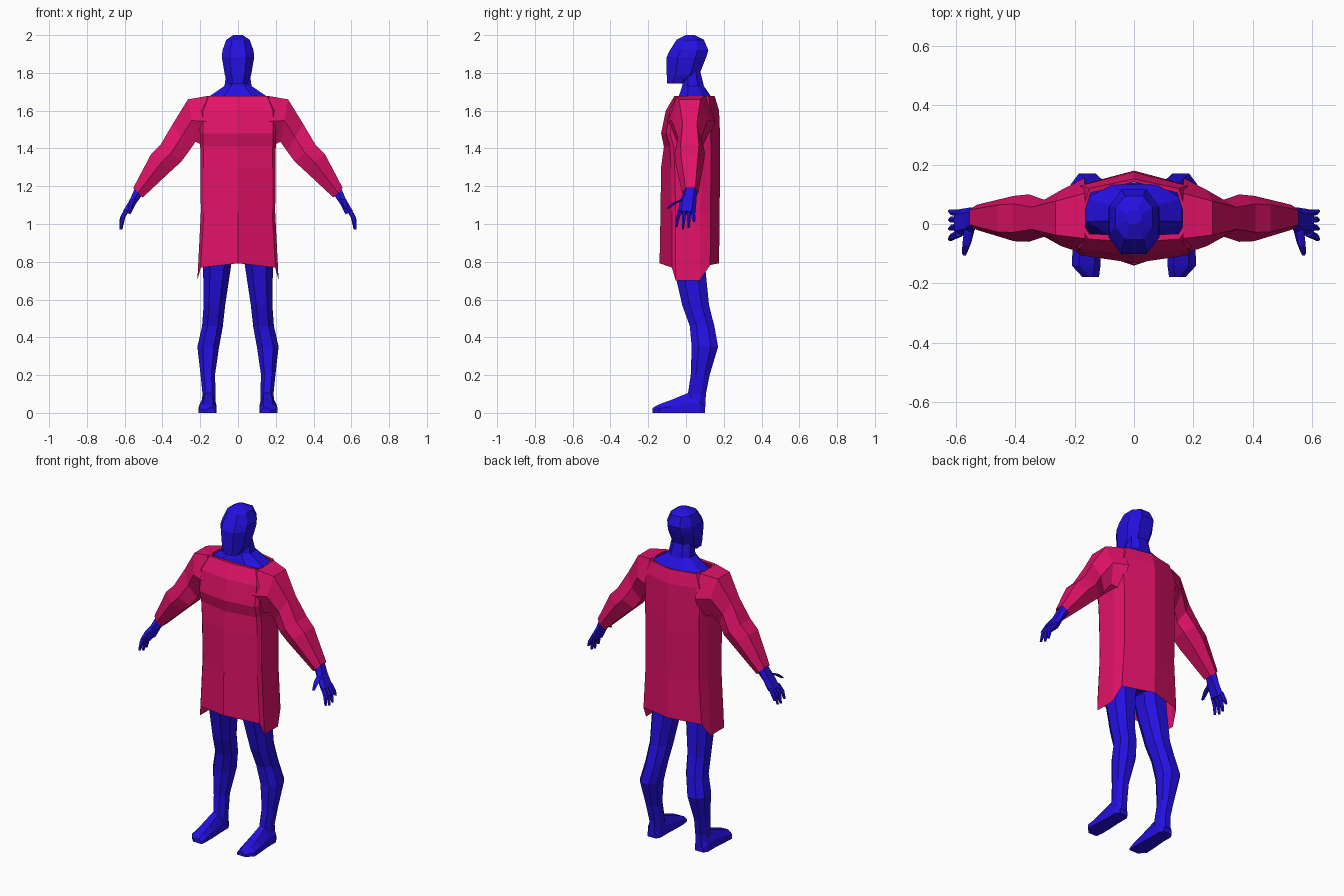
import bpy, bmesh
from mathutils import Vector

if "Cube" in bpy.data.objects:
    bpy.data.objects.remove(bpy.data.objects["Cube"])


def material(name, rgb):
    m = bpy.data.materials.new(name)
    m.diffuse_color = (*rgb, 1)
    m.use_nodes = True
    m.node_tree.nodes["Principled BSDF"].inputs["Base Color"].default_value = m.diffuse_color
    return m


CLOTH = material("cloth_pink", (0.75, 0.006, 0.14))
SKIN = material("skin_blue", (0.018, 0.005, 0.75))


def loft(name, rings, mat, mirror=False, caps=True):
    """Skin a list of equal-length point rings."""
    bm = bmesh.new()
    vs = [[bm.verts.new(p) for p in r] for r in rings]
    n = len(rings[0])
    for a, b in zip(vs, vs[1:]):
        for i in range(n):
            j = (i + 1) % n
            bm.faces.new((a[i], a[j], b[j], b[i]))
    if caps:
        bm.faces.new(vs[0][::-1])
        bm.faces.new(vs[-1])
    bmesh.ops.recalc_face_normals(bm, faces=bm.faces)
    # open shells: make sure the faces point outward
    if not caps:
        mid = sum((v.co for v in bm.verts), Vector()) / len(bm.verts)
        if sum((f.calc_center_median() - mid).dot(f.normal) * f.calc_area() for f in bm.faces) < 0:
            bmesh.ops.reverse_faces(bm, faces=bm.faces)
    me = bpy.data.meshes.new(name)
    bm.to_mesh(me)
    bm.free()
    me.materials.append(mat)
    ob = bpy.data.objects.new(name, me)
    bpy.context.collection.objects.link(ob)
    if mirror:
        ob.modifiers.new("mirror", 'MIRROR').use_mirror_merge = False
    return ob


def octagon(z, x0, x1, y0, y1):
    cx, cy, w, h = (x0 + x1) / 2, (y0 + y1) / 2, (x1 - x0) / 2, (y1 - y0) / 2
    shape = [(1, -.45), (1, .45), (.5, 1), (-.5, 1), (-1, .45), (-1, -.45), (-.5, -1), (.5, -1)]
    return [(cx + w * a, cy + h * b, z) for a, b in shape]


def tube(name, path, n_squash=1.0):
    """Six-sided tapered finger along points (x, y, z, radius), lying roughly along z."""
    shape = [(1, 0), (.5, .87), (-.5, .87), (-1, 0), (-.5, -.87), (.5, -.87)]
    rings = [[(x + r * a, y + r * b * n_squash, z) for a, b in shape] for x, y, z, r in path]
    loft(name, rings, SKIN, True)


# Head
loft("head", [octagon(z, -w, w, a, b) for z, w, a, b in [
    (1.745, .05, -.10, -.005), (1.79, .07, -.102, .07), (1.885, .086, -.102, .108),
    (1.92, .082, -.085, .118), (1.975, .062, -.05, .095), (2.0, .025, 0, .045)]], SKIN)

# Neck, shoulders and hidden trunk
loft("trunk", [octagon(z, -w, w, a, b) for z, w, a, b in [
    (.86, .15, -.05, .11), (.95, .17, -.06, .12), (1.1, .14, -.07, .11), (1.4, .17, -.08, .13),
    (1.6, .19, -.06, .14), (1.672, .158, -.04, .135), (1.73, .072, -.02, .095),
    (1.81, .06, -.015, .075)]], SKIN)


# Tunic body: open ten-sided shell with a hem that dips at the sides
def tunic_ring(z, w, yf, cf, cb, yb, drop=0):
    half = [(0, yf, 0), (.92 * w, cf, .25), (w, cf + .02, 1),
            (w, cb - .055, 1), (.9 * w, cb, .1), (0, yb, 0)]
    right = [(x, y, z - drop * k) for x, y, k in half]
    return right + [(-x, y, zz) for x, y, zz in right[-2:0:-1]]


loft("tunic", [tunic_ring(*r) for r in [
    (.792, .215, -.14, -.075, .128, .175, .09), (1.06, .197, -.135, -.075, .13, .178),
    (1.3, .198, -.132, -.08, .132, .18), (1.41, .2, -.117, -.085, .132, .18),
    (1.48, .2, -.132, -.105, .13, .18), (1.6, .2, -.107, -.085, .13, .175),
    (1.677, .168, -.062, -.05, .12, .152), (1.675, .163, -.04, -.033, .105, .142)]],
    CLOTH, caps=False)


# Sleeves: six-sided, from outer and inner outline points
def sleeve_ring(ox, oz, ix, iz, yf, yb):
    d = (yb - yf) * .2
    mx, mz = (ox + ix) / 2, (oz + iz) / 2
    return [(ox, yf + d, oz), (ox, yb - d, oz), (mx, yb, mz),
            (ix, yb - d, iz), (ix, yf + d, iz), (mx, yf, mz)]


loft("sleeve", [sleeve_ring(*r) for r in [
    (.165, 1.677, .17, 1.41, -.10, .155), (.265, 1.66, .225, 1.435, -.075, .115),
    (.345, 1.53, .26, 1.385, -.043, .082), (.41, 1.42, .30, 1.33, -.06, .10),
    (.46, 1.37, .35, 1.285, -.058, .095), (.555, 1.19, .505, 1.14, -.02, .065)]],
    CLOTH, mirror=True, caps=False)

# Forearm and palm
loft("hand", [sleeve_ring(*r) for r in [
    (.46, 1.32, .40, 1.26, -.03, .075), (.548, 1.185, .51, 1.15, -.012, .058),
    (.572, 1.13, .542, 1.105, -.035, .055), (.608, 1.07, .57, 1.05, -.042, .05)]],
    SKIN, mirror=True)

# Fingers and thumb
for i, (y0, y1, tip) in enumerate([(-.032, -.052, .985), (-.008, -.016, .972),
                                   (.016, .014, .978), (.037, .043, 1.01)]):
    tube("finger_%d" % (i + 1), [(.588, y0, 1.075, .015), (.611, (y0 + y1) / 2, 1.035, .014),
                                 (.62, y1, tip, .008)], .8)
tube("thumb", [(.555, -.015, 1.13, .018), (.563, -.06, 1.112, .015), (.572, -.098, 1.082, .009)])

# Legs
loft("leg", [octagon(*r) for r in [
    (.93, .01, .175, -.07, .11), (.79, .035, .185, -.07, .10), (.57, .068, .182, -.02, .122),
    (.46, .08, .19, .02, .15), (.35, .10, .215, .03, .17), (.2, .122, .198, .025, .125),
    (.1, .118, .188, .01, .105), (.03, .118, .195, .0, .103)]], SKIN, mirror=True)


# Feet: sections from heel to toe
def foot_ring(y, xi, xo, h):
    return [(xo, y, 0), (xo, y, h * .5), (xo - .025, y, h),
            (xi + .02, y, h), (xi, y, h * .5), (xi, y, 0)]


loft("foot", [foot_ring(*r) for r in [
    (.1, .13, .185, .05), (.075, .117, .2, .1), (.01, .117, .2, .105),
    (-.08, .113, .207, .068), (-.14, .113, .21, .046), (-.178, .118, .175, .026)]],
    SKIN, mirror=True)
